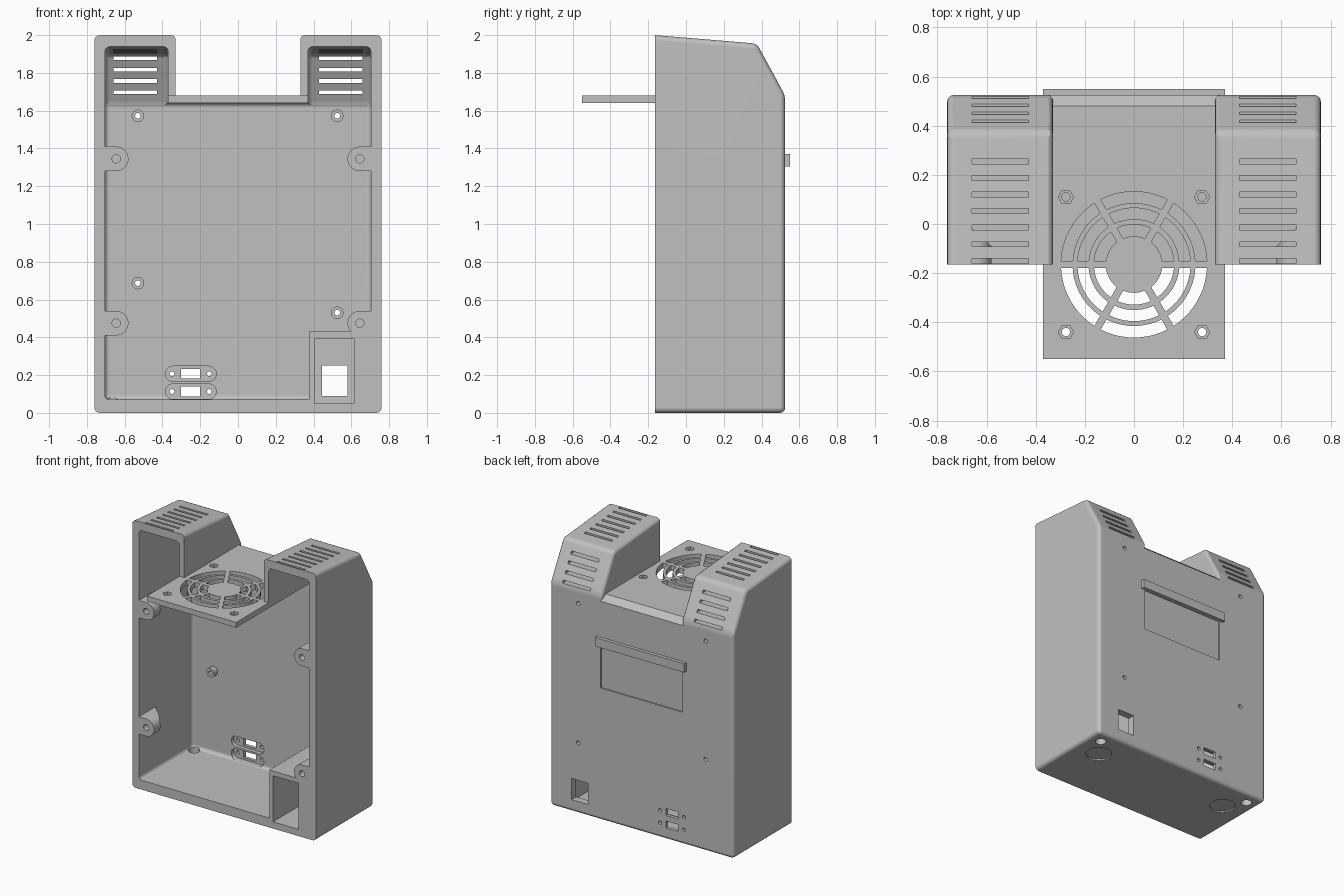
import bpy, bmesh, math

if "Cube" in bpy.data.objects:
    bpy.data.objects.remove(bpy.data.objects["Cube"])

FRONT, BACK, INNER = -0.165, 0.525, 0.47


def prism(name, pts, axis, a, b, bevel=0.0):
    """Extrude a 2D outline along an axis from a to b, optionally rounding all edges."""
    def place(p, t):
        return {'x': (t, p[0], p[1]), 'y': (p[0], t, p[1]), 'z': (p[0], p[1], t)}[axis]
    bm = bmesh.new()
    lo = [bm.verts.new(place(p, a)) for p in pts]
    hi = [bm.verts.new(place(p, b)) for p in pts]
    bm.faces.new(lo)
    bm.faces.new(hi[::-1])
    n = len(pts)
    for i in range(n):
        j = (i + 1) % n
        bm.faces.new((lo[i], hi[i], hi[j], lo[j]))
    bmesh.ops.recalc_face_normals(bm, faces=bm.faces[:])
    if bevel:
        bmesh.ops.bevel(bm, geom=bm.edges[:], offset=bevel, offset_type='OFFSET',
                        segments=4, profile=0.5, affect='EDGES', clamp_overlap=True)
    me = bpy.data.meshes.new(name)
    bm.to_mesh(me)
    bm.free()
    ob = bpy.data.objects.new(name, me)
    bpy.context.collection.objects.link(ob)
    return ob


def box(name, x0, x1, y0, y1, z0, z1, bevel=0.0):
    return prism(name, [(x0, y0), (x1, y0), (x1, y1), (x0, y1)], 'z', z0, z1, bevel)


def circle(cx, cy, r, n=24):
    return [(cx + r * math.cos(math.tau * i / n), cy + r * math.sin(math.tau * i / n))
            for i in range(n)]


def capsule(cx, cy, half_len, r, n=10):
    pts = []
    for side, start in ((1, -math.pi / 2), (-1, math.pi / 2)):
        for i in range(n + 1):
            t = start + math.pi * i / n
            pts.append((cx + side * (half_len - r) + r * math.cos(t), cy + r * math.sin(t)))
    return pts


def ring_sector(r0, r1, mid, gap, n=10):
    """Slot between two radii, with straight spokes of width gap on both sides."""
    pts = []
    for r, order in ((r1, 1), (r0, -1)):
        h = math.pi / 6 - math.asin(gap / 2 / r)
        for i in range(n + 1):
            t = mid + order * h * (2 * i / n - 1)
            pts.append((r * math.cos(t), FRONT + r * math.sin(t)))
    return pts


def cut(target, cutters, keep=False):
    for c in cutters:
        m = target.modifiers.new('cut', 'BOOLEAN')
        m.operation, m.solver, m.object = 'DIFFERENCE', 'EXACT', c
    bpy.context.view_layer.update()
    dg = bpy.context.evaluated_depsgraph_get()
    me = bpy.data.meshes.new_from_object(target.evaluated_get(dg))
    target.modifiers.clear()
    target.data = me
    if not keep:
        for c in cutters:
            bpy.data.objects.remove(c)


# Outer housing: side profile with sloped shoulders, rounded, trimmed flat at the front
outer = [(-0.6, 0), (BACK, 0), (BACK, 1.68), (0.375, 1.955), (-0.6, 2.036)]
housing = prism('housing', outer, 'x', -0.76, 0.76, 0.028)
cut(housing, [box('trim', -2, 2, -2, FRONT, -1, 3)])

# Notch between the two towers, leaving their inner edges rounded
notch = prism('notch', [(-1, 1.68), (0.48, 1.68), (0.6, 1.573), (1, 1.573), (1, 2.5), (-1, 2.5)],
              'x', -0.5, 0.5)
tower = [(-1.2, 1.0), (0.527, 1.0), (0.527, 1.681), (0.377, 1.957), (-1.2, 2.088)]
cut(notch, [prism('tower', tower, 'x', s * 0.33, s * 1.2, 0.028) for s in (-1, 1)])
cut(housing, [notch])

# Main cavity and tower cavities
cut(housing, [box('cavity', -0.705, 0.705, -0.6, INNER, 0.07, 1.64, 0.025)])
hollow = [(-0.6, 1.0), (0.469, 1.0), (0.469, 1.63), (0.335, 1.9), (-0.6, 1.972)]
cut(housing, [prism('hollow', hollow, 'x', s * 0.37, s * 0.704, 0.025) for s in (-1, 1)])

# Ventilation slots in the tower roofs and slopes
slots = []
for s in (-1, 1):
    x0, x1 = sorted((s * 0.43, s * 0.66))
    for i in range(7):
        y = 0.255 - 0.0675 * i
        slots.append(box('slot', x0, x1, y - 0.01, y + 0.01, 1.8, 2.2))
    for i in range(4):
        z = 1.697 + 0.06 * i
        slots.append(box('slot', x0, x1, 0.2, 0.7, z - 0.01, z + 0.01))
cut(housing, slots)

# Fan shelf with a ring grille, screw holes and nut pockets
shelf = box('fan_shelf', -0.37, 0.37, -0.55, FRONT, 1.64, 1.68)
grille = [prism('grille', ring_sector(r0, r1, math.radians(30 + 60 * k), 0.03), 'z', 1.55, 1.75)
          for r0, r1 in ((0.25, 0.297), (0.185, 0.23), (0.115, 0.163)) for k in range(6)]
for x in (-0.277, 0.277):
    for y in (-0.44, 0.11):
        grille.append(prism('screw', circle(x, y, 0.017), 'z', 1.55, 1.75))
        grille.append(prism('nut', circle(x, y, 0.031, 6), 'z', 1.66, 1.75))
cut(shelf, grille, keep=True)
cut(housing, grille)

# Power socket duct in the lower corner
duct = box('socket_duct', 0.375, 0.706, FRONT, 0.466, 0.069, 0.43)
tools = [box('duct_cut', 0.405, 0.615, -0.5, 0.469, 0.05, 0.395),
         box('socket_hole', 0.445, 0.58, 0.3, 0.7, 0.09, 0.25)]
cut(duct, tools, keep=True)
cut(housing, tools)

# Connector pockets, openings and screw holes in the back wall
for z in (0.207, 0.113):
    cut(housing, [prism('pocket', capsule(-0.25, z, 0.135, 0.04), 'y', 0.4, 0.5)])
    cut(housing, [box('port', -0.303, -0.2, 0.42, 0.7, z - 0.026, z + 0.026)]
        + [prism('screw', circle(x, z, 0.013, 16), 'y', 0.42, 0.7) for x in (-0.35, -0.152)])

# Standoffs on the back wall, drilled through
parts = [housing, shelf, duct]
for x, z in ((-0.53, 1.573), (0.525, 1.573), (-0.53, 0.687), (0.525, 0.53)):
    boss = prism('standoff', circle(x, z, 0.033), 'y', 0.43, INNER + 0.005)
    drill = [prism('drill', circle(x, z, 0.015), 'y', 0.3, 0.7)]
    cut(boss, drill, keep=True)
    cut(housing, drill)
    parts.append(boss)

# Lid screw tabs on the side walls, tapering back into the wall
for s in (-1, 1):
    for z in (1.345, 0.475):
        arc = [(s * (0.645 - 0.065 * math.cos(t)), z + 0.065 * math.sin(t))
               for t in [math.pi * (i / 16 - 0.5) for i in range(17)]]
        tab = prism('lid_tab', [(s * 0.706, z - 0.065)] + arc + [(s * 0.706, z + 0.065)],
                    'y', FRONT, 0)
        for v in tab.data.vertices:
            if v.co.y > -0.1:
                v.co.y = -0.09 + (abs(v.co.x) - 0.58) * 0.95
        cut(tab, [prism('drill', circle(s * 0.645, z, 0.022), 'y', -0.3, -0.11)])
        parts.append(tab)

# Shallow label recess and the ledge above it on the back
cut(housing, [box('recess', -0.34, 0.34, BACK - 0.01, 0.7, 0.99, 1.32)])
parts.append(box('back_ledge', -0.37, 0.37, BACK - 0.012, 0.55, 1.305, 1.37))

# Foot recesses and drain holes underneath
for s in (-1, 1):
    cut(housing, [prism('foot', circle(s * 0.565, 0.29, 0.09, 32), 'z', -0.1, 0.01),
                  prism('drain', circle(s * 0.665, 0.43, 0.038), 'z', -0.1, 0.11)])

# One grey plastic for everything, smooth roundings with crisp edges
grey = bpy.data.materials.new('grey_plastic')
grey.diffuse_color = (0.53, 0.53, 0.53, 1)
grey.use_nodes = True
grey.node_tree.nodes["Principled BSDF"].inputs["Base Color"].default_value = grey.diffuse_color
bpy.ops.object.select_all(action='DESELECT')
for ob in parts:
    ob.data.materials.clear()
    ob.data.materials.append(grey)
    ob.select_set(True)
bpy.context.view_layer.objects.active = housing
bpy.ops.object.shade_smooth_by_angle(angle=math.radians(30))
for ob in parts:
    ob.modifiers.new('even_shading', 'WEIGHTED_NORMAL').keep_sharp = True
